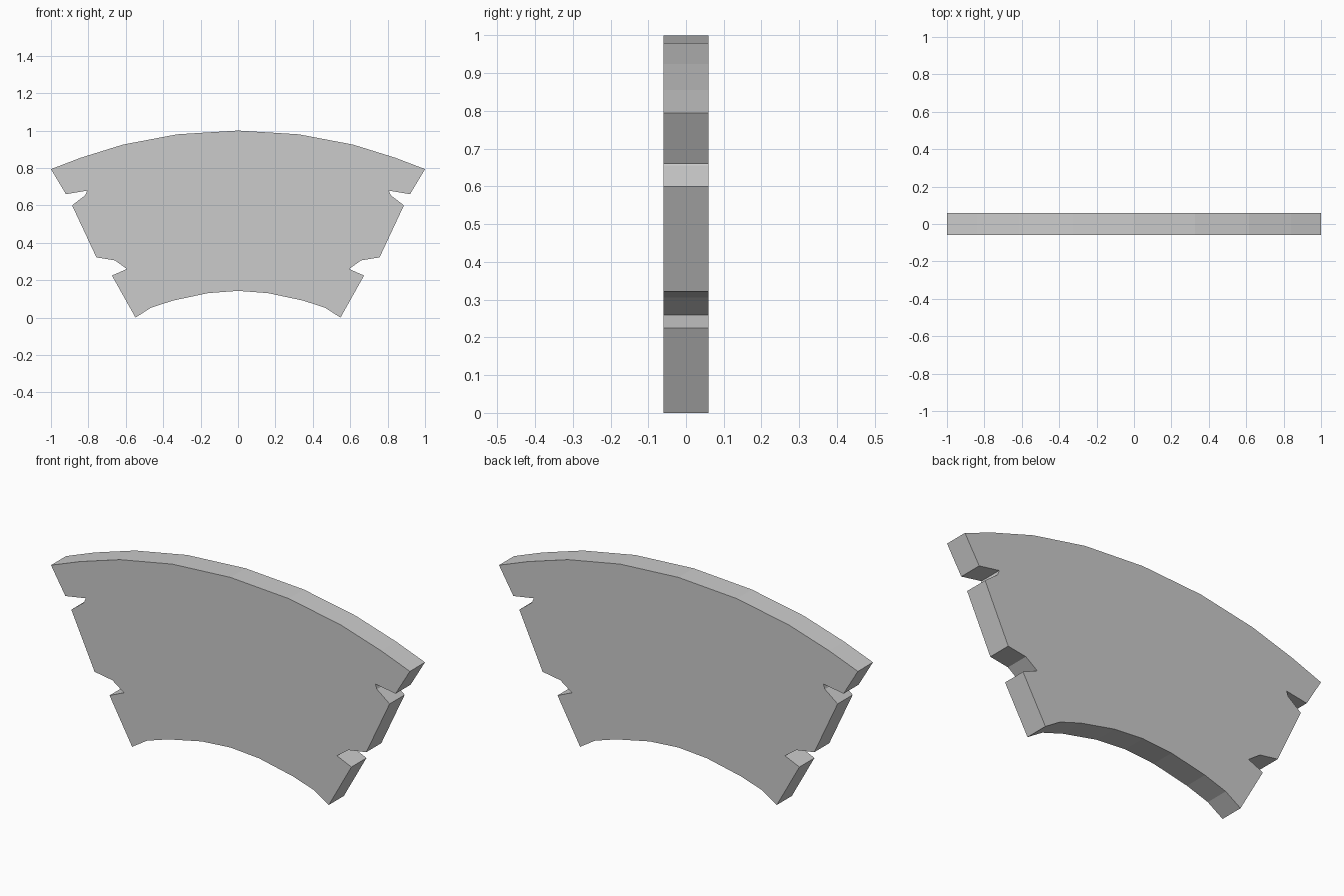
import bpy, bmesh

if "Cube" in bpy.data.objects:
    bpy.data.objects.remove(bpy.data.objects["Cube"])

HALF_DEPTH = 0.06

# Right half of the outline (x, z), from top centre clockwise to bottom centre
half = [
    (0, 1.0), (0.325, 0.98), (0.615, 0.925), (0.84, 0.855), (1.0, 0.794),   # outer arc
    (0.92, 0.66), (0.807, 0.679), (0.816, 0.655), (0.887, 0.60),            # upper notch
    (0.757, 0.322), (0.658, 0.306), (0.594, 0.26), (0.674, 0.225),          # lower notch
    (0.548, 0.0), (0.465, 0.053), (0.348, 0.091), (0.16, 0.131), (0, 0.143) # inner arc
]
# Mirror the half to close the outline
outline = half + [(-x, z) for x, z in reversed(half[1:-1])]

# Extrude the outline into a flat-faced plate
bm = bmesh.new()
face = bm.faces.new([bm.verts.new((x, -HALF_DEPTH, z)) for x, z in outline])
ext = bmesh.ops.extrude_face_region(bm, geom=[face], use_keep_orig=True)
back = [v for v in ext["geom"] if isinstance(v, bmesh.types.BMVert)]
bmesh.ops.translate(bm, verts=back, vec=(0, 2 * HALF_DEPTH, 0))
bmesh.ops.recalc_face_normals(bm, faces=bm.faces)

mesh = bpy.data.meshes.new("arched_plate")
bm.to_mesh(mesh)
bm.free()
bpy.context.collection.objects.link(bpy.data.objects.new("arched_plate", mesh))
